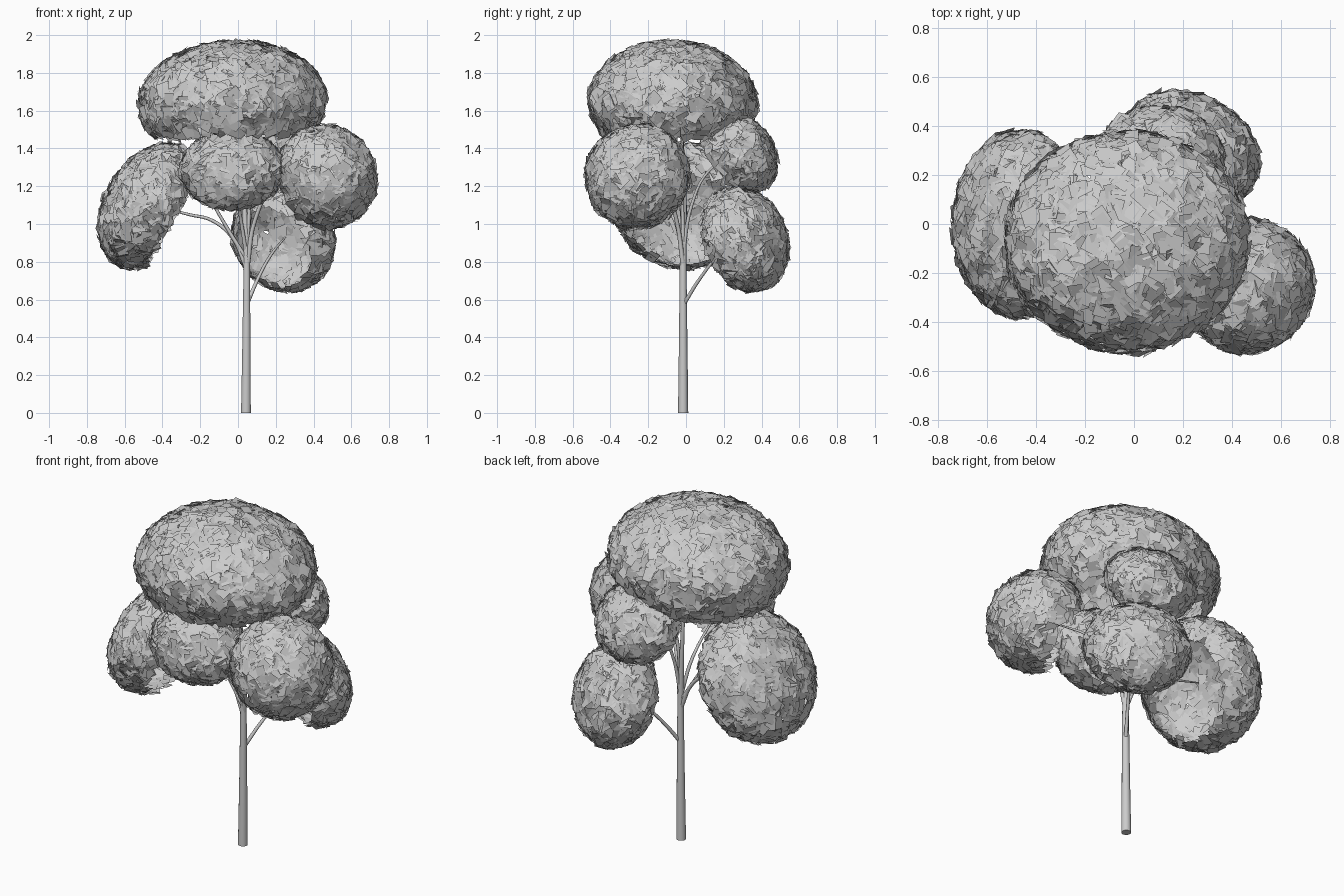
import bpy, bmesh, math, random
from mathutils import Vector, Matrix

if "Cube" in bpy.data.objects:
    bpy.data.objects.remove(bpy.data.objects["Cube"])

random.seed(4)
UP = Vector((0, 0, 1))


def limb(name, points, radii, sides_res=2):
    """Tapered tube through a few points."""
    cu = bpy.data.curves.new(name, 'CURVE')
    cu.dimensions = '3D'
    cu.bevel_depth = 1.0
    cu.bevel_resolution = sides_res
    cu.resolution_u = 5
    cu.use_fill_caps = True
    sp = cu.splines.new('BEZIER')
    sp.bezier_points.add(len(points) - 1)
    for bp, p, r in zip(sp.bezier_points, points, radii):
        bp.co = p
        bp.radius = r
        bp.handle_left_type = bp.handle_right_type = 'AUTO'
    ob = bpy.data.objects.new(name, cu)
    bpy.context.collection.objects.link(ob)
    return ob


def leaf_clump(name, centre, axis, r_side, r_slope, r_axis, cut=-0.55, leaf=0.034):
    """Open dome of overlapping square leaves, facing along axis."""
    c, n = Vector(centre), Vector(axis).normalized()
    t1 = UP.cross(n)
    t1 = t1.normalized() if t1.length > 0.1 else Vector((1, 0, 0))
    t2 = n.cross(t1)
    frame = Matrix((t1, t2, n)).transposed()
    radii = Vector((r_side, r_slope, r_axis))
    area = 4 * math.pi * ((r_side * r_slope) ** 1.6 / 3 + (r_side * r_axis) ** 1.6 / 3
                          + (r_slope * r_axis) ** 1.6 / 3) ** (1 / 1.6)
    count = int(area * (1 - cut) / 2 / (4 * leaf * leaf) * 4.5)
    bm = bmesh.new()
    for i in range(count):
        # even spiral over the dome, pushed in and out a little
        h = 1 - (1 - cut) * (i + random.random()) / count
        a = i * 2.39996 + random.uniform(-0.1, 0.1)
        s = math.sqrt(max(0, 1 - h * h))
        d = Vector((s * math.cos(a), s * math.sin(a), h))
        pos = c + frame @ (d * radii) * random.uniform(0.965, 1.01)
        nor = frame @ Vector([d[k] / radii[k] for k in range(3)])
        nor = nor.normalized() + Vector([random.uniform(-.3, .3) for _ in range(3)])
        rot = nor.to_track_quat('Z', 'Y').to_matrix() @ Matrix.Rotation(random.uniform(0, 6.28), 3, 'Z')
        w, l = leaf * random.uniform(.75, 1.1), leaf * random.uniform(.75, 1.1)
        bm.faces.new([bm.verts.new(pos + rot @ Vector((x * w, y * l, 0)))
                      for x, y in ((-1, -1), (1, -1), (1, 1), (-1, 1))])
    me = bpy.data.meshes.new(name)
    bm.to_mesh(me)
    bm.free()
    ob = bpy.data.objects.new(name, me)
    bpy.context.collection.objects.link(ob)
    return ob


# trunk
limb("trunk", [(.042, -.015, 0), (.045, -.015, .5), (.045, -.015, .85), (.03, -.01, 1.2), (.02, -.03, 1.6)],
     [.027, .021, .017, .011, .006], 3)

# branches
limb("lower_back_branch", [(.045, -.015, .57), (.11, .08, .72), (.17, .17, .83), (.25, .3, .93)],
     [.011, .009, .008, .005])
limb("left_branch", [(.04, -.015, .78), (-.03, -.01, .93), (-.14, 0, 1.02), (-.26, 0, 1.05), (-.45, 0, 1.1)],
     [.012, .011, .009, .008, .004])
limb("upper_left_branch", [(.035, -.015, .83), (-.07, -.02, 1.0), (-.15, -.03, 1.14), (-.32, -.05, 1.46)],
     [.011, .009, .008, .004])
limb("right_branch", [(.05, -.015, .78), (.09, -.05, 1.02), (.17, -.1, 1.17), (.4, -.22, 1.26)],
     [.013, .011, .009, .004])
limb("front_branch", [(.042, -.015, .85), (.01, -.08, 1.06), (-.02, -.28, 1.27)],
     [.011, .009, .004])
limb("upper_back_branch", [(.045, -.015, .85), (.07, .03, 1.1), (.1, .12, 1.28), (.12, .28, 1.38)],
     [.011, .009, .007, .004])
limb("upper_right_branch", [(.05, -.015, .9), (.07, -.02, 1.15), (.14, -.02, 1.4), (.2, -.02, 1.6)],
     [.011, .009, .007, .004])

# foliage clumps
leaf_clump("crown_leaves", (-.03, -.07, 1.645), (.06, .03, 1), .495, .445, .325)
leaf_clump("left_leaves", (-.465, 0, 1.095), (-.87, 0, .5), .38, .355, .24)
leaf_clump("right_leaves", (.465, -.255, 1.25), (.75, -.5, .43), .275, .275, .26)
leaf_clump("lower_back_leaves", (.24, .31, .92), (.45, .8, .35), .285, .285, .2)
leaf_clump("upper_back_leaves", (.12, .28, 1.37), (.15, .75, .6), .25, .225, .18)
leaf_clump("front_leaves", (-.03, -.33, 1.285), (0, -.85, .5), .27, .215, .195)
